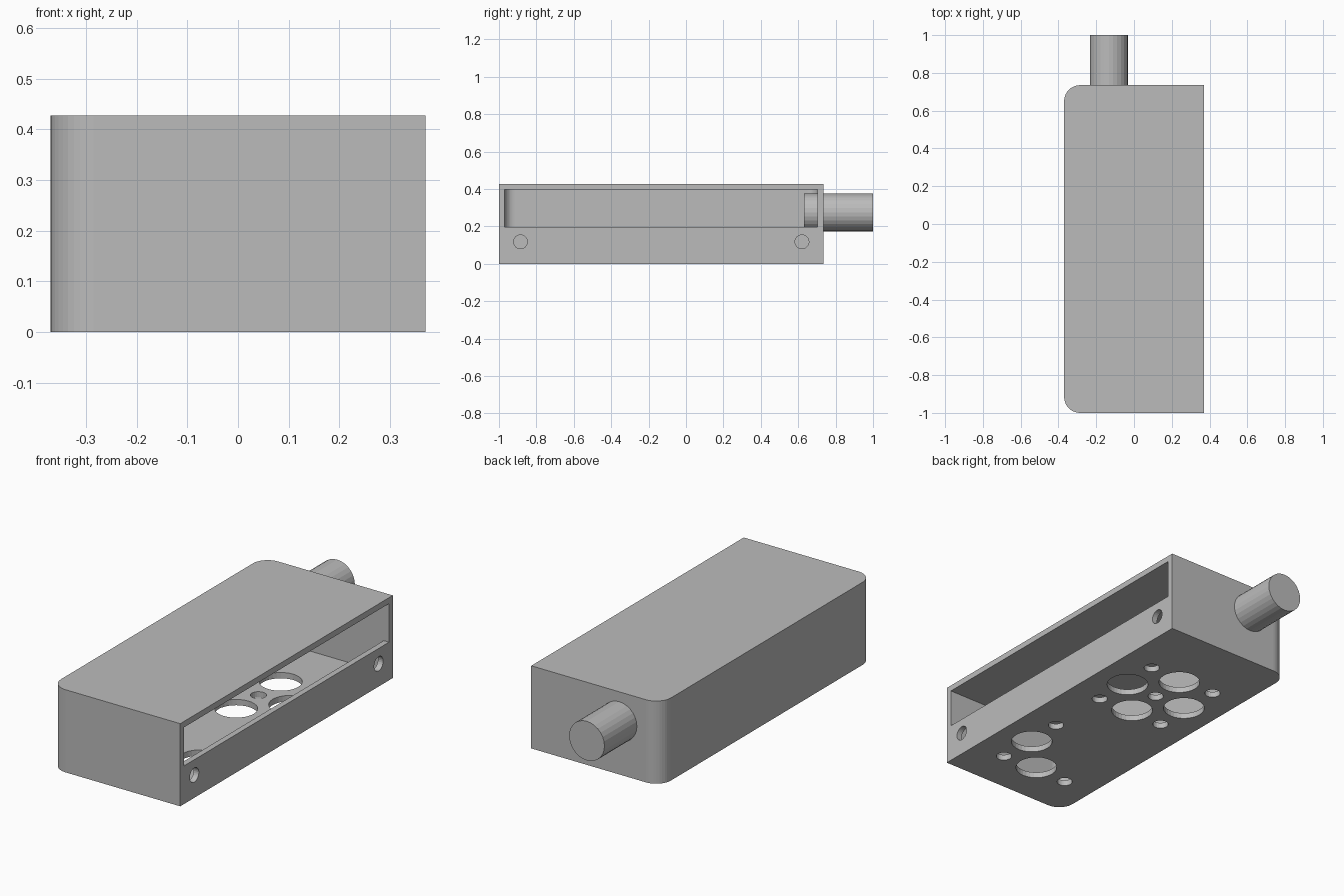
import bpy, bmesh, math

if "Cube" in bpy.data.objects:
    bpy.data.objects.remove(bpy.data.objects["Cube"])

grey = bpy.data.materials.new("plain grey")
grey.diffuse_color = (0.5, 0.5, 0.5, 1)
grey.use_nodes = True
grey.node_tree.nodes["Principled BSDF"].inputs["Base Color"].default_value = grey.diffuse_color


def prism(name, outline, z0, z1):
    """Extrude a counter-clockwise XY outline from z0 to z1."""
    bm = bmesh.new()
    low = [bm.verts.new((x, y, z0)) for x, y in outline]
    top = [bm.verts.new((x, y, z1)) for x, y in outline]
    bm.faces.new(low[::-1])
    bm.faces.new(top)
    n = len(low)
    for i in range(n):
        j = (i + 1) % n
        bm.faces.new((low[i], low[j], top[j], top[i]))
    mesh = bpy.data.meshes.new(name)
    bm.to_mesh(mesh)
    bm.free()
    mesh.materials.append(grey)
    ob = bpy.data.objects.new(name, mesh)
    bpy.context.collection.objects.link(ob)
    return ob


def case_outline(x0, x1, y0, y1, r, steps=10):
    """Rectangle with both corners on the -x side rounded."""
    pts = [(x1, y0), (x1, y1)]
    for cy, start in ((y1 - r, 90), (y0 + r, 180)):
        for i in range(steps + 1):
            a = math.radians(start + 90 * i / steps)
            pts.append((x0 + r + r * math.cos(a), cy + r * math.sin(a)))
    return pts


def circle(x, y, r, n):
    return [(x + r * math.cos(2 * math.pi * i / n),
             y + r * math.sin(2 * math.pi * i / n)) for i in range(n)]


def cut(target, cutter):
    mod = target.modifiers.new("cut", 'BOOLEAN')
    mod.operation, mod.solver, mod.object = 'DIFFERENCE', 'EXACT', cutter
    bpy.context.view_layer.objects.active = target
    bpy.ops.object.modifier_apply(modifier=mod.name)
    bpy.data.objects.remove(cutter)


# Hollow case with 0.03 walls
W, Y0, Y1, H, T, R = 0.37, -1.0, 0.735, 0.427, 0.03, 0.085
case = prism("case", case_outline(-W, W, Y0, Y1, R), 0, H)
cut(case, prism("cavity", case_outline(-W + T, W - T, Y0 + T, Y1 - T, R - T), T, H - T))

# Long side opening
e = 0.0008
a, b = Y0 + T + e, Y1 - T - e
cut(case, prism("opening", [(0.2, a), (0.5, a), (0.5, b), (0.2, b)], 0.197, H - T - e))

# Floor holes: one full pattern and one partial pattern
large = [(0.182, 0.167), (0, 0.349), (0, -0.015), (-0.182, 0.167),
         (0.182, -0.57), (0, -0.752)]
small = [(0, 0.167), (0.196, 0.37), (0.196, -0.03), (-0.196, 0.37),
         (-0.196, -0.03), (0.194, -0.37), (0.194, -0.77), (-0.198, -0.77)]
for spots, r, n in ((large, 0.101, 32), (small, 0.038, 24)):
    for x, y in spots:
        cut(case, prism("hole", circle(x, y, r, n), -0.1, 0.1))

# Screw holes through the low side wall
for y in (-0.885, 0.62):
    c = prism("screw_hole", circle(0, 0, 0.037, 24), -0.1, 0.1)
    c.rotation_euler = (0, math.pi / 2, 0)
    c.location = (W, y, 0.118)
    cut(case, c)

# Round cable plug through the back wall
plug = prism("cable_plug", circle(0, 0, 0.101, 28), 0, 0.37)
plug.rotation_euler = (-math.pi / 2, 0, 0)
plug.location = (-0.133, 0.63, 0.275)
